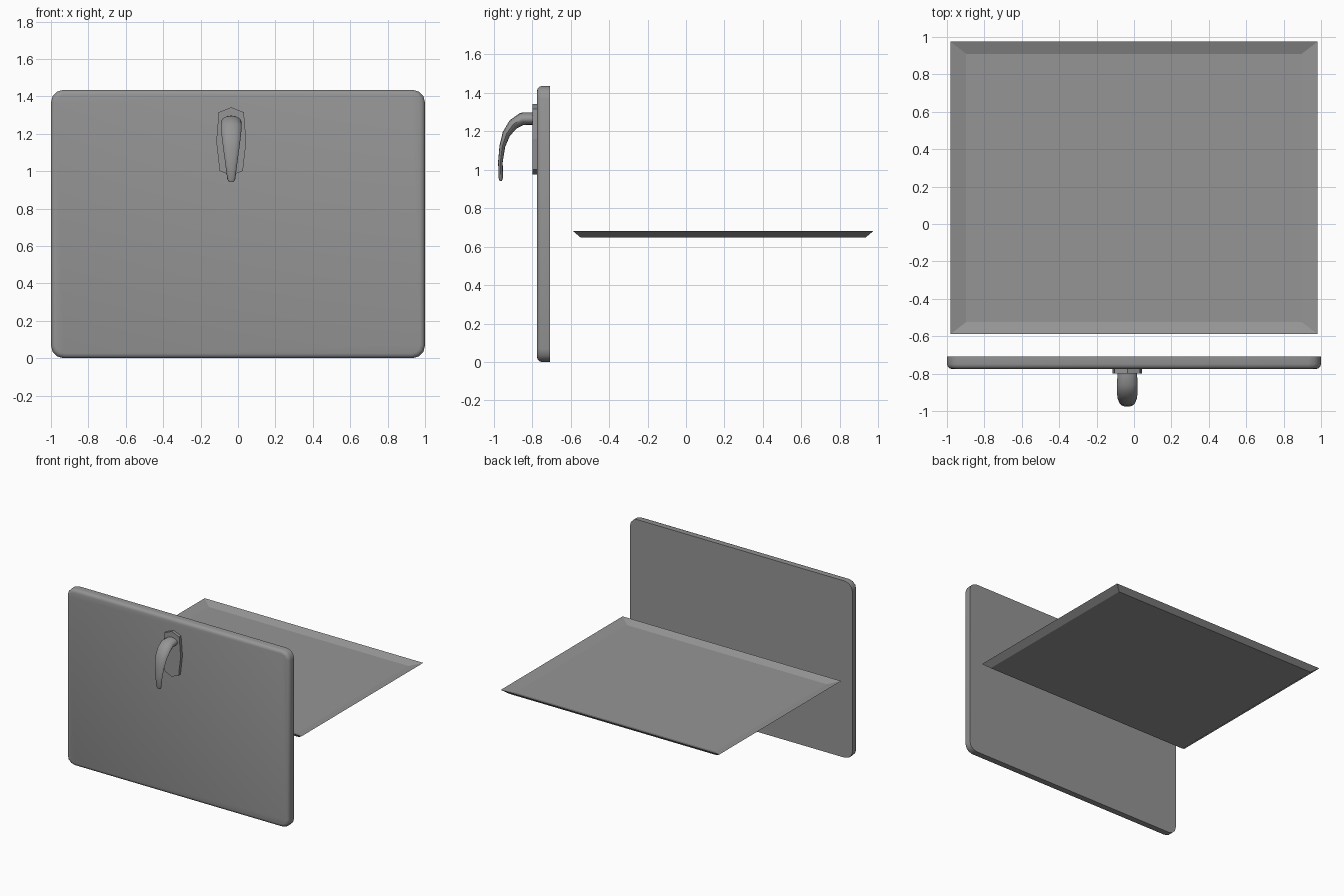
import bpy, bmesh, math
from mathutils import Vector

if "Cube" in bpy.data.objects:
    bpy.data.objects.remove(bpy.data.objects["Cube"], do_unlink=True)

grey = bpy.data.materials.new("mid grey")
grey.use_nodes = True
grey.diffuse_color = (0.3, 0.3, 0.3, 1)
grey.node_tree.nodes["Principled BSDF"].inputs["Base Color"].default_value = (0.3, 0.3, 0.3, 1)


def finish(bm, name, smooth_angle=None):
    """Turn a bmesh into a named object, optionally smooth shaded."""
    bmesh.ops.recalc_face_normals(bm, faces=bm.faces)
    mesh = bpy.data.meshes.new(name)
    bm.to_mesh(mesh)
    bm.free()
    mesh.materials.append(grey)
    obj = bpy.data.objects.new(name, mesh)
    bpy.context.collection.objects.link(obj)
    if smooth_angle:
        bpy.ops.object.select_all(action='DESELECT')
        obj.select_set(True)
        bpy.context.view_layer.objects.active = obj
        bpy.ops.object.shade_smooth_by_angle(angle=math.radians(smooth_angle))
    return obj


def loft(rings):
    """Skin a list of equal-length point rings and cap both ends."""
    bm = bmesh.new()
    loops = [[bm.verts.new(p) for p in ring] for ring in rings]
    n = len(loops[0])
    for a, b in zip(loops, loops[1:]):
        for i in range(n):
            j = (i + 1) % n
            bm.faces.new((a[i], a[j], b[j], b[i]))
    bm.faces.new(loops[0])
    bm.faces.new(loops[-1])
    return bm


# Front panel: rounded corners, softened front rim, crisp flat back
HEIGHT, BACK, FRONT = 1.435, -0.708, -0.775
bm = bmesh.new()
bmesh.ops.create_cube(bm, size=1)
for v in bm.verts:
    v.co = (v.co.x * 2, FRONT if v.co.y < 0 else BACK, (v.co.z + 0.5) * HEIGHT)
corners = [e for e in bm.edges if abs(e.verts[0].co.y - e.verts[1].co.y) > 0.01]
bmesh.ops.bevel(bm, geom=corners, offset=0.068, segments=3, profile=0.5, affect='EDGES')
rim = [e for e in bm.edges if all(v.co.y < FRONT + 0.001 for v in e.verts)]
bmesh.ops.bevel(bm, geom=rim, offset=0.026, segments=3, profile=0.5, affect='EDGES')
finish(bm, "front_panel", 40)

# Shallow tray: sloping outer walls, gently dished inside
CY = 0.193


def rect(hx, hy, z):
    return [(sx * hx, CY + sy * hy, z) for sx, sy in ((-1, -1), (1, -1), (1, 1), (-1, 1))]


finish(loft([rect(0.93, 0.742, 0.648), rect(0.982, 0.782, 0.682), rect(0.897, 0.717, 0.658)]),
       "tray")

# Handle backplate: elongated eight-sided plate
CX = -0.036
half = [(0, 1.342), (0.067, 1.315), (0.08, 1.159), (0.062, 1.002), (0, 0.975)]
outline = half + [(-x, z) for x, z in half[-2:0:-1]]
finish(loft([[(CX + x, y, z) for x, z in outline] for y in (-0.774, -0.799)]), "handle_plate")

# Curved handle: tapered flattened tube; (y, z, half width, half thickness)
path = [(-0.795, 1.264, 0.052, 0.033), (-0.853, 1.264, 0.055, 0.033),
        (-0.898, 1.236, 0.056, 0.028), (-0.934, 1.186, 0.051, 0.021),
        (-0.955, 1.122, 0.043, 0.015), (-0.965, 1.04, 0.032, 0.012),
        (-0.963, 0.955, 0.021, 0.011), (-0.963, 0.942, 0.012, 0.006)]
SIDES = 12
rings = []
for i, (y, z, hw, ht) in enumerate(path):
    p, q = path[max(i - 1, 0)], path[min(i + 1, len(path) - 1)]
    t = Vector((0, q[0] - p[0], q[1] - p[1])).normalized()
    normal = Vector((0, t.z, -t.y))
    ring = []
    for k in range(SIDES):
        a = 2 * math.pi * k / SIDES
        ring.append(Vector((CX + hw * math.cos(a), y, z)) + normal * ht * math.sin(a))
    rings.append(ring)
finish(loft(rings), "handle", 50)
